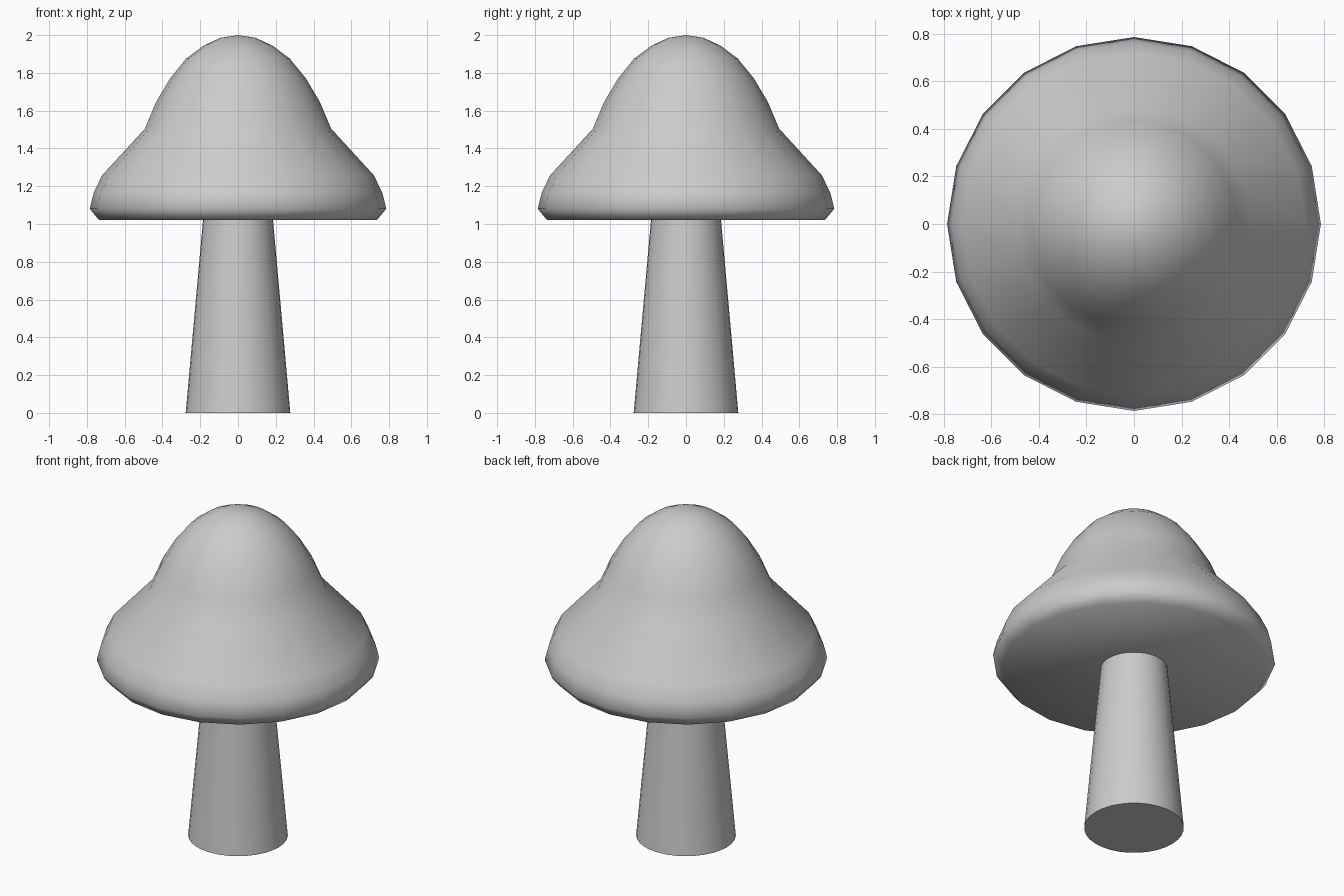
import bpy, bmesh, math

if "Cube" in bpy.data.objects:
    bpy.data.objects.remove(bpy.data.objects["Cube"])


def lathe(name, profile, sides, angle):
    """Revolve (radius, z) points around z; a zero radius becomes a pole."""
    bm = bmesh.new()
    rings = []
    for r, z in profile:
        n = sides if r > 0 else 1
        rings.append([bm.verts.new((r * math.cos(2 * math.pi * i / sides),
                                    r * math.sin(2 * math.pi * i / sides), z))
                      for i in range(n)])
    for lo, hi in zip(rings, rings[1:]):
        for i in range(sides):
            j = (i + 1) % sides
            if len(hi) == 1:
                bm.faces.new((lo[i], lo[j], hi[0]))
            else:
                bm.faces.new((lo[i], lo[j], hi[j], hi[i]))
    bm.faces.new(rings[0][::-1])
    if len(rings[-1]) > 1:
        bm.faces.new(rings[-1])
    bmesh.ops.recalc_face_normals(bm, faces=bm.faces)
    mesh = bpy.data.meshes.new(name)
    bm.to_mesh(mesh)
    bm.free()
    obj = bpy.data.objects.new(name, mesh)
    bpy.context.collection.objects.link(obj)
    bpy.ops.object.select_all(action='DESELECT')
    obj.select_set(True)
    bpy.context.view_layer.objects.active = obj
    bpy.ops.object.shade_smooth_by_angle(angle=math.radians(angle))
    return obj


# Tapered stem, flat at the foot
lathe("stem", [(0.277, 0), (0.185, 1.025)], 32, 40)

# Bell-shaped cap with a flat underside
lathe("cap", [(0.735, 1.02), (0.785, 1.08), (0.764, 1.165), (0.72, 1.257),
              (0.493, 1.505), (0.434, 1.645), (0.36, 1.77), (0.275, 1.875),
              (0.185, 1.943), (0.092, 1.986), (0, 2.0)], 20, 80)
